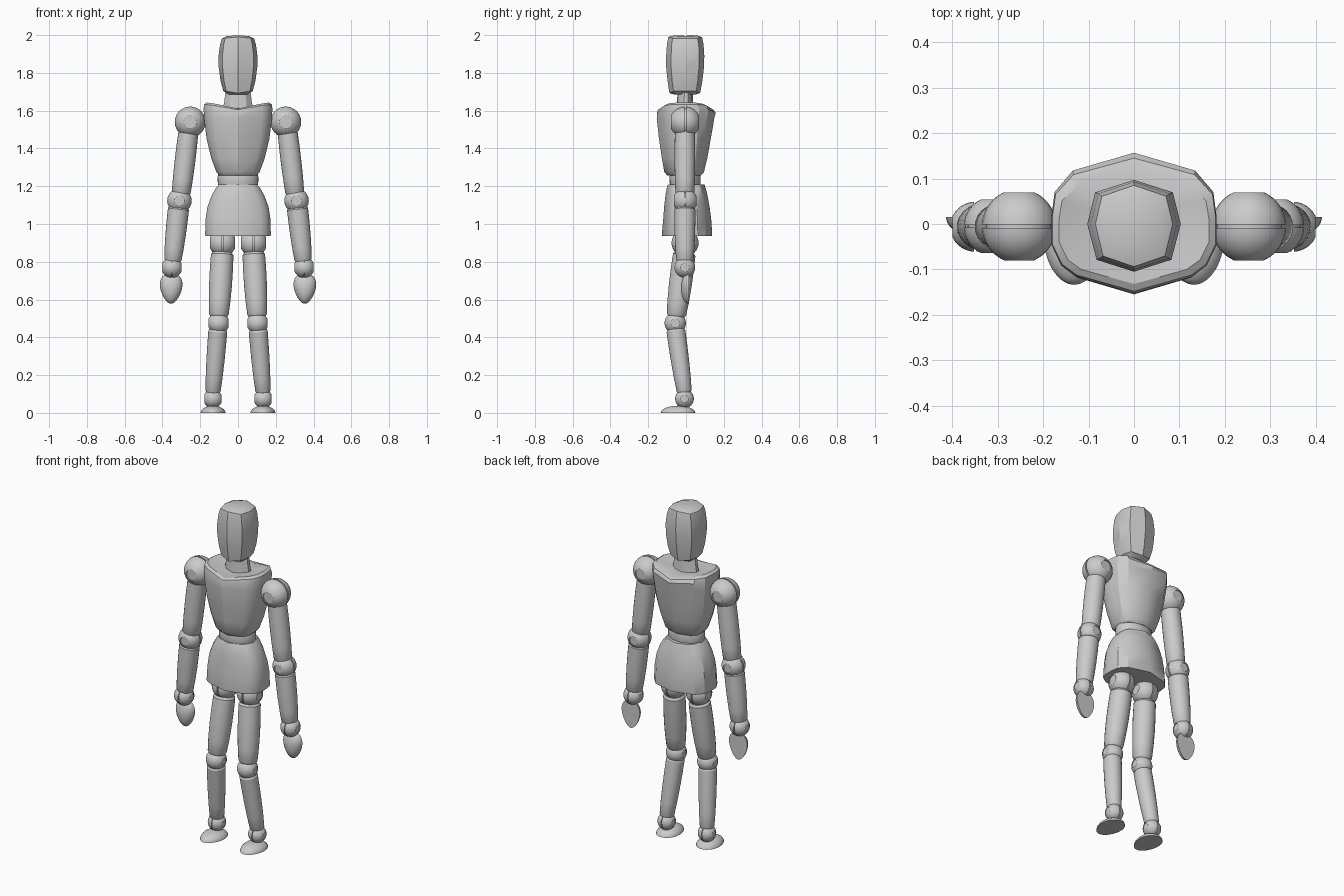
import bpy, bmesh
from math import sin, cos, pi, radians
from mathutils import Vector, Matrix

if "Cube" in bpy.data.objects:
    bpy.data.objects.remove(bpy.data.objects["Cube"])

grey = bpy.data.materials.new("plain_grey")
grey.use_nodes = True
grey.diffuse_color = (0.6, 0.6, 0.6, 1)
grey.node_tree.nodes["Principled BSDF"].inputs["Base Color"].default_value = (0.6, 0.6, 0.6, 1)


def skin(name, rings, angle=30):
    """Join closed rings of points into a capped solid."""
    bm = bmesh.new()
    loops = [[bm.verts.new(p) for p in ring] for ring in rings]
    n = len(loops[0])
    for a, b in zip(loops, loops[1:]):
        for i in range(n):
            j = (i + 1) % n
            bm.faces.new((a[i], a[j], b[j], b[i]))
    for cap in (loops[0], loops[-1]):
        mid = bm.verts.new(sum((v.co for v in cap), Vector()) / n)
        for i in range(n):
            bm.faces.new((cap[i], cap[(i + 1) % n], mid))
    bmesh.ops.recalc_face_normals(bm, faces=bm.faces)
    mesh = bpy.data.meshes.new(name)
    bm.to_mesh(mesh)
    bm.free()
    mesh.shade_smooth()
    mesh.set_sharp_from_angle(angle=radians(angle))
    mesh.materials.append(grey)
    obj = bpy.data.objects.new(name, mesh)
    bpy.context.collection.objects.link(obj)
    return obj


def lathe(name, profile, base, axis, sides=24, squash=1):
    """Spin (radius, height) points about an axis."""
    turn = Vector(axis).to_track_quat('Z', 'Y').to_matrix()
    base = Vector(base)
    return skin(name, [[base + turn @ Vector((r * cos(2 * pi * i / sides),
                                              r * squash * sin(2 * pi * i / sides), h))
                        for i in range(sides)] for r, h in profile])


def block(name, half, levels, angle=30):
    """Carved block: levels are (z, half width, front y, back y, centre ridge drop)."""
    outline = half + [(-x, y) for x, y in reversed(half) if x > 0]
    rings = []
    for z, w, front, back, drop in levels:
        rings.append([Vector((x * w, y * back if y > 0 else -y * front,
                              z - drop * (1 - abs(x)) * abs(y))) for x, y in outline])
    return skin(name, rings, angle)


def ball(name, centre, r, axis, slit=True):
    """Joint ball with a pin at each pole and a slit round the middle."""
    pin = 0.42
    half = [(r * 0.3, r * 0.86), (r * 0.38, r * 0.86), (r * 0.38, r * 0.91)]
    half += [(r * sin(a), r * cos(a)) for a in
             [pin + (pi / 2 - 0.05 - pin) * k / 8 for k in range(9)]]
    if slit:
        half.append((r * 0.88, r * 0.05))
    lathe(name, half + [(p, -h) for p, h in reversed(half)], centre, axis)


def limb(name, start, end, r0, r1, bulge=0.003):
    """Turned rod with softened ends."""
    start, end = Vector(start), Vector(end)
    length = (end - start).length
    prof = [(r0 * 0.85, 0), (r0, 0.012)]
    prof += [(r0 + (r1 - r0) * t + bulge * sin(pi * t), length * t) for t in (0.25, 0.5, 0.75)]
    prof += [(r1, length - 0.012), (r1 * 0.85, length)]
    lathe(name, prof, start, end - start)


def dome(name, centre, across, along, up, width, length, height, pinch):
    """Flat-backed egg shape, narrow towards the tip."""
    across, along, up, centre = map(Vector, (across, along, up, centre))
    rings = []
    for k in range(7):
        b = k / 6 * pi / 2 * 0.97
        rings.append([centre + cos(b) * (across * width * sin(a) * (1 - pinch * cos(a))
                                         + along * length * cos(a)) + up * height * sin(b)
                      for a in [2 * pi * i / 28 for i in range(28)]])
    return skin(name, rings, 40)


# Head and neck
head_half = [(0, -1), (0.8, -0.75), (1, 0), (0.83, 0.72), (0, 1)]
block("head", head_half, [
    (1.685, 0.055, -0.06, 0.05, 0), (1.705, 0.078, -0.088, 0.075, 0.012),
    (1.76, 0.093, -0.098, 0.087, 0), (1.83, 0.102, -0.105, 0.095, 0),
    (1.89, 0.103, -0.105, 0.097, 0), (1.95, 0.095, -0.101, 0.093, 0),
    (1.982, 0.085, -0.094, 0.085, -0.008), (1.995, 0.06, -0.06, 0.055, -0.004)], 28)
block("neck", [(0, -1), (0.6, -0.8), (1, -0.2), (1, 0.3), (0.6, 0.85), (0, 1)], [
    (1.58, 0.085, -0.055, 0.045, 0), (1.64, 0.074, -0.048, 0.038, 0),
    (1.7, 0.066, -0.045, 0.035, 0)])

# Torso
torso_half = [(0, -1), (0.7, -0.76), (0.88, -0.6), (1, -0.3),
              (1, 0.1), (0.96, 0.45), (0.74, 0.75), (0, 1)]
block("chest", torso_half, [
    (1.258, 0.1, -0.1, 0.08, 0), (1.275, 0.115, -0.115, 0.095, 0),
    (1.35, 0.142, -0.128, 0.113, 0), (1.45, 0.166, -0.143, 0.131, 0),
    (1.56, 0.18, -0.155, 0.15, 0), (1.61, 0.182, -0.153, 0.157, 0.02),
    (1.633, 0.18, -0.148, 0.145, 0.028), (1.643, 0.165, -0.132, 0.115, 0.032),
    (1.62, 0.085, -0.07, 0.06, 0.01)], 32)
lathe("waist", [(0.08, 1.17), (0.1, 1.19), (0.107, 1.215), (0.108, 1.25),
                (0.102, 1.27), (0.08, 1.285)], (0, -0.005, 0), (0, 0, 1), 32, 0.76)
block("pelvis", torso_half, [
    (0.937, 0.172, -0.127, 0.138, 0), (0.945, 0.174, -0.128, 0.139, 0),
    (1.03, 0.171, -0.12, 0.133, 0), (1.09, 0.162, -0.116, 0.125, 0),
    (1.15, 0.14, -0.109, 0.114, 0), (1.19, 0.117, -0.102, 0.104, 0),
    (1.21, 0.1, -0.095, 0.098, 0)], 32)

# Arms and legs
X, Y = (1, 0, 0), (0, 1, 0)
for side, s in (("left", 1), ("right", -1)):
    ball(side + "_shoulder_ball", (s * 0.253, -0.005, 1.54), 0.082, Y)
    limb(side + "_upper_arm", (s * 0.262, -0.006, 1.49), (s * 0.302, -0.006, 1.155), 0.053, 0.05)
    ball(side + "_elbow_ball", (s * 0.31, -0.005, 1.123), 0.065, Y)
    limb(side + "_forearm", (s * 0.314, -0.006, 1.09), (s * 0.346, -0.006, 0.8), 0.056, 0.046)
    ball(side + "_wrist_ball", (s * 0.35, -0.006, 0.77), 0.055, X)
    dome(side + "_hand", (s * 0.354, 0.015, 0.66), X, (0, 0, -1), (0, -1, 0),
         0.058, 0.082, 0.042, 0.28)

    ball(side + "_hip_ball", (s * 0.082, -0.005, 0.9), 0.072, X)
    limb(side + "_thigh", (s * 0.083, -0.008, 0.848), (s * 0.102, -0.052, 0.51), 0.06, 0.052, 0.005)
    ball(side + "_knee_ball", (s * 0.103, -0.057, 0.475), 0.057, X, False)
    limb(side + "_shin", (s * 0.106, -0.055, 0.445), (s * 0.133, -0.008, 0.105), 0.05, 0.04)
    ball(side + "_ankle_ball", (s * 0.133, -0.008, 0.075), 0.05, X)
    dome(side + "_foot", (s * 0.132, -0.042, 0), X, (0, -1, 0), (0, 0, 1),
         0.066, 0.092, 0.038, 0.1)
